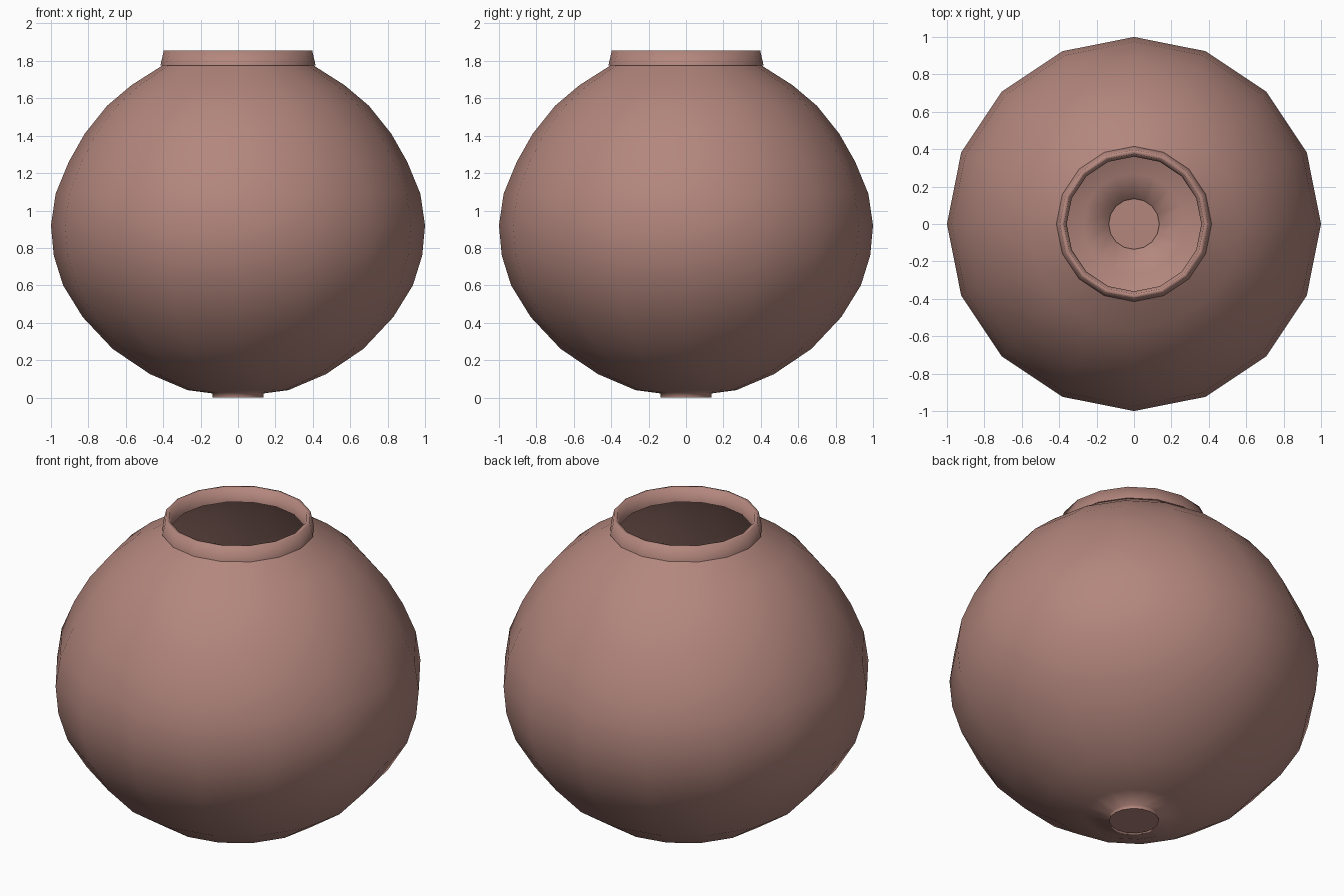
import bpy, bmesh
from math import radians
from mathutils import Matrix, Vector

cube = bpy.data.objects.get("Cube")
if cube:
    bpy.data.objects.remove(cube, do_unlink=True)

SIDES = 16

clay = bpy.data.materials.new("terracotta clay")
clay.use_nodes = True
colour = (0.45, 0.24, 0.205, 1)
clay.diffuse_color = colour
clay.node_tree.nodes["Principled BSDF"].inputs["Base Color"].default_value = colour
clay.node_tree.nodes["Principled BSDF"].inputs["Roughness"].default_value = 0.9


def finish(name, bm, sharp_angle):
    """Turn a bmesh into a smooth clay object, keeping steep edges sharp."""
    bmesh.ops.recalc_face_normals(bm, faces=bm.faces)
    mesh = bpy.data.meshes.new(name)
    bm.to_mesh(mesh)
    bm.free()
    mesh.materials.append(clay)
    obj = bpy.data.objects.new(name, mesh)
    bpy.context.collection.objects.link(obj)
    bpy.ops.object.select_all(action='DESELECT')
    obj.select_set(True)
    bpy.context.view_layer.objects.active = obj
    bpy.ops.object.shade_smooth_by_angle(angle=radians(sharp_angle))


def lathe(name, profile, closed=False, sharp_angle=85):
    """Spin a (radius, height) profile around the vertical axis."""
    bm = bmesh.new()
    verts = [bm.verts.new((r, 0, z)) for r, z in profile]
    pairs = list(zip(verts, verts[1:]))
    if closed:
        pairs.append((verts[-1], verts[0]))
    edges = [bm.edges.new(p) for p in pairs]
    bmesh.ops.spin(bm, geom=verts + edges, cent=(0, 0, 0), axis=(0, 0, 1),
                   angle=radians(360), steps=SIDES, use_merge=True)
    bmesh.ops.remove_doubles(bm, verts=bm.verts, dist=0.0005)
    finish(name, bm, sharp_angle)


# Round thin-walled body, down to the small foot
lathe("vase_body", [
    (0.135, 0.0), (0.135, 0.022), (0.27, 0.04), (0.47, 0.125), (0.67, 0.26),
    (0.83, 0.43), (0.935, 0.60), (0.985, 0.76), (1.0, 0.92), (0.975, 1.09),
    (0.905, 1.26), (0.82, 1.41), (0.70, 1.56), (0.57, 1.67), (0.405, 1.775)])

# Tapered collar around the mouth
lathe("collar", [
    (0.415, 1.775), (0.397, 1.855), (0.375, 1.855), (0.36, 1.775)],
    closed=True, sharp_angle=82)

# Flat disc closing the foot
bm = bmesh.new()
bmesh.ops.create_circle(bm, cap_ends=True, segments=SIDES, radius=0.135)
finish("foot_disc", bm, 30)
